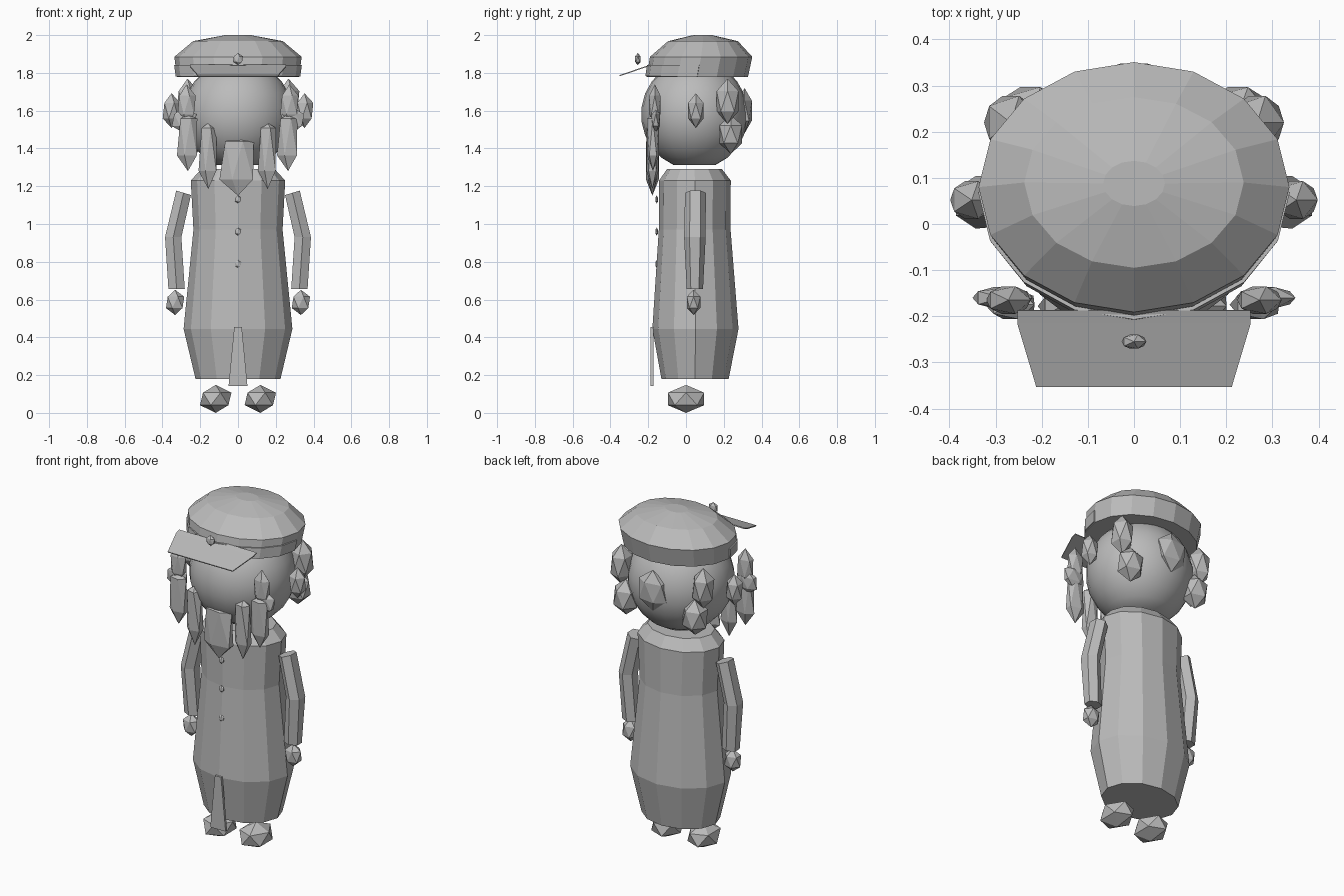
import bpy, bmesh, math

if "Cube" in bpy.data.objects:
    bpy.data.objects.remove(bpy.data.objects["Cube"])

grey = bpy.data.materials.new("plain_grey")
grey.diffuse_color = (0.5, 0.5, 0.5, 1)
grey.use_nodes = True
grey.node_tree.nodes["Principled BSDF"].inputs["Base Color"].default_value = grey.diffuse_color


def finish(name, bm, smooth=False):
    bmesh.ops.recalc_face_normals(bm, faces=bm.faces[:])
    me = bpy.data.meshes.new(name)
    bm.to_mesh(me)
    bm.free()
    me.materials.append(grey)
    for p in me.polygons:
        p.use_smooth = smooth
    ob = bpy.data.objects.new(name, me)
    bpy.context.collection.objects.link(ob)
    return ob


def loft(name, rings, n, smooth=False):
    """Closed skin over elliptical rings: (x, y, z, rx, ry, tilt)."""
    bm = bmesh.new()
    loops = []
    for cx, cy, z, rx, ry, tilt in rings:
        loop = []
        for i in range(n):
            a = math.tau * i / n - math.pi / 2
            dx = rx * math.cos(a)
            loop.append(bm.verts.new((cx + dx, cy + ry * math.sin(a), z + tilt * dx)))
        loops.append(loop)
    for lo, hi in zip(loops, loops[1:]):
        for i in range(n):
            j = (i + 1) % n
            bm.faces.new((lo[i], lo[j], hi[j], hi[i]))
    bm.faces.new(loops[0][::-1])
    bm.faces.new(loops[-1])
    return finish(name, bm, smooth)


def gem(name, pos, size, long_top=False):
    """Stretched twenty-sided lump; long_top lifts its upper ring."""
    bm = bmesh.new()
    bmesh.ops.create_icosphere(bm, subdivisions=1, radius=1)
    for v in bm.verts:
        if long_top and 0.1 < v.co.z < 0.9:
            v.co.z = 0.85
            v.co.x *= 0.85
        v.co = [p + s * c for p, s, c in zip(pos, size, v.co)]
    return finish(name, bm)


def sheet(name, rows, thickness):
    """Thin plate over rows of points."""
    bm = bmesh.new()
    grid = [[bm.verts.new(p) for p in row] for row in rows]
    for a, b in zip(grid, grid[1:]):
        for i in range(len(a) - 1):
            bm.faces.new((a[i], a[i + 1], b[i + 1], b[i]))
    ob = finish(name, bm)
    mod = ob.modifiers.new("thickness", 'SOLIDIFY')
    mod.thickness = thickness
    mod.offset = 0
    return ob


# Long coat
loft("coat", [(0, .048, .18, .225, .178, 0), (0, .05, .445, .288, .228, 0),
              (0, .046, .97, .236, .19, 0), (0, .047, 1.23, .25, .19, 0),
              (0, .045, 1.29, .195, .146, 0)], 12)
sheet("coat_front_flap", [[(-.05, -.18, .143), (.05, -.18, .143)],
                          [(-.02, -.18, .455), (.02, -.18, .455)]], .014)
for k, z in enumerate((1.13, .96, .788)):
    gem(f"coat_button_{k + 1}", (0, -.155, z), (.019, .009, .021))

# Head: smooth, cut flat at top and bottom
angles = [math.radians(-67.5 + 15 * k) for k in range(10)]
loft("head", [(0, .045, 1.58 + .291 * math.sin(a), .29 * math.cos(a),
               .283 * math.cos(a), 0) for a in angles], 24, True)

# Cap: band, sloped crown, strap, visor and badge
loft("cap", [(0, .06, 1.778, .323, .268, 0), (0, .08, 1.885, .337, .271, 0),
             (0, .09, 1.968, .238, .185, 0), (0, .088, 2.0, .067, .049, 0)], 16)
arc = [math.tau * i / 16 - math.pi for i in range(9)]
sheet("cap_strap", [[(r * math.cos(a), cy + ry * math.sin(a), z) for a in arc]
                    for z, r, ry, cy in ((1.782, .326, .271, .06),
                                         (1.842, .334, .273, .07))], .008)
sheet("cap_visor", [[(-w, y, z), (w, y, z)] for w, y, z in
                    ((.253, -.187, 1.842), (.253, -.215, 1.832), (.212, -.352, 1.785))], .006)
gem("cap_badge", (0, -.255, 1.873), (.03, .018, .032))

# Centre beard lock and back hair tuft
gem("beard_centre", (0, -.178, 1.305), (.11, .04, .155), True)
gem("hair_back", (0, .31, 1.6), (.1, .045, .12))

# Paired parts, mirrored across the body
for side, s in (("left", -1), ("right", 1)):
    loft(f"{side}_arm", [(s * .325, .047, .655, .05, .043, 0),
                         (s * .343, .047, .93, .05, .057, 0),
                         (s * .288, .05, 1.165, .045, .055, s * .3)], 6)
    gem(f"{side}_hand", (s * .333, .04, .585), (.054, .042, .067))
    gem(f"{side}_foot", (s * .118, 0, .074), (.093, .113, .074))
    gem(f"{side}_beard_inner", (s * .157, -.178, 1.36), (.058, .038, .175), True)
    gem(f"{side}_beard_outer", (s * .265, -.175, 1.43), (.065, .037, .15), True)
    gem(f"{side}_whisker_low", (s * .285, -.16, 1.55), (.073, .027, .07))
    gem(f"{side}_whisker_high", (s * .272, -.165, 1.63), (.054, .035, .11))
    gem(f"{side}_ear_tuft", (s * .352, .052, 1.6), (.052, .048, .092))
    gem(f"{side}_hair_upper", (s * .267, .22, 1.65), (.065, .068, .12))
    gem(f"{side}_hair_lower", (s * .225, .237, 1.475), (.08, .07, .105))
